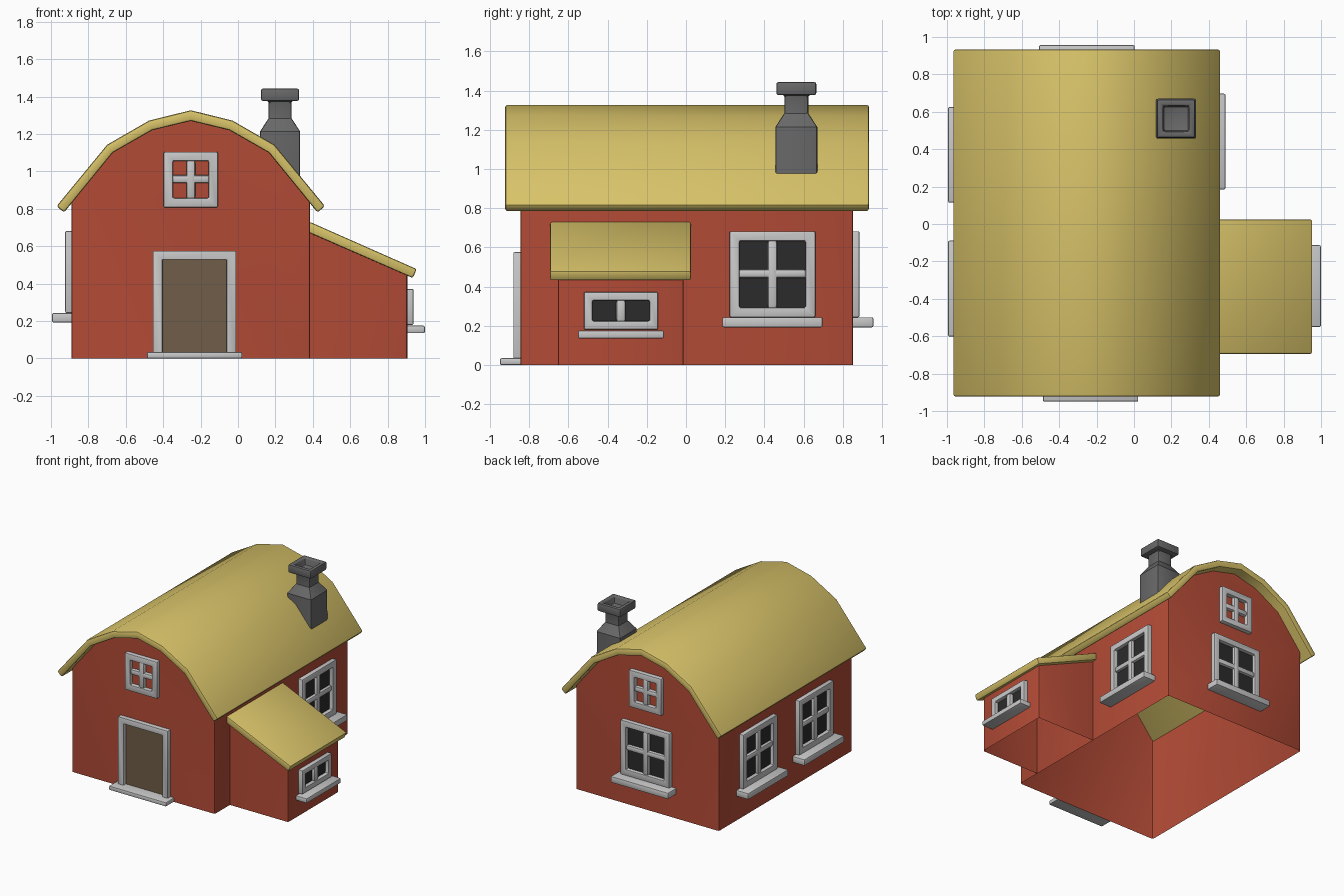
import bpy, bmesh, math
from mathutils import Matrix

if "Cube" in bpy.data.objects:
    bpy.data.objects.remove(bpy.data.objects["Cube"])


def material(name, r, g, b):
    m = bpy.data.materials.new(name)
    m.diffuse_color = (r, g, b, 1)
    m.use_nodes = True
    m.node_tree.nodes["Principled BSDF"].inputs["Base Color"].default_value = m.diffuse_color
    return m


RED = material("red_walls", 0.45, 0.07, 0.037)
YELLOW = material("yellow_roof", 0.68, 0.54, 0.14)
TRIM = material("pale_trim", 0.58, 0.58, 0.58)
GLASS = material("dark_glass", 0.024, 0.024, 0.025)
DOOR = material("brown_door", 0.16, 0.11, 0.065)
STONE = material("grey_chimney", 0.14, 0.14, 0.14)


def make(name, verts, faces, mat, bevel=0.008, M=Matrix()):
    """Mesh with rounded sharp edges and smooth shading."""
    bm = bmesh.new()
    vs = [bm.verts.new(v) for v in verts]
    for f in faces:
        bm.faces.new([vs[i] for i in f])
    bmesh.ops.recalc_face_normals(bm, faces=bm.faces[:])
    sharp = [e for e in bm.edges if e.calc_face_angle(0) > 0.7]
    if bevel and sharp:
        bmesh.ops.bevel(bm, geom=sharp, offset=bevel, segments=2, profile=0.5,
                        affect='EDGES', clamp_overlap=True)
    bm.transform(M)
    me = bpy.data.meshes.new(name)
    bm.to_mesh(me)
    bm.free()
    me.materials.append(mat)
    me.shade_smooth()
    me.set_sharp_from_angle(angle=math.radians(31))
    ob = bpy.data.objects.new(name, me)
    bpy.context.collection.objects.link(ob)
    return ob


def slab(name, top, under, y0, y1, mat, bevel):
    """Bent sheet between two xz lines, extruded along y."""
    n = len(top)
    verts = [(x, y, z) for y in (y0, y1) for line in (top, under) for x, z in line]
    faces = []
    for i in range(n - 1):
        a, b, c, d = i, i + n, i + 2 * n, i + 3 * n
        faces += [(a, a + 1, b + 1, b), (c, c + 1, d + 1, d),
                  (a, a + 1, c + 1, c), (b, b + 1, d + 1, d)]
    for i in (0, n - 1):
        faces.append((i, i + n, i + 3 * n, i + 2 * n))
    return make(name, verts, faces, mat, bevel)


def block(name, u0, u1, v0, v1, depth, mat, M, bevel=0.008):
    """Box on a wall, open at the back; depth goes outward (-y)."""
    verts = [(u, y, v) for y in (0, -depth) for u, v in ((u0, v0), (u1, v0), (u1, v1), (u0, v1))]
    faces = [(4, 5, 6, 7)] + [(i, (i + 1) % 4, (i + 1) % 4 + 4, i + 4) for i in range(4)]
    return make(name, verts, faces, mat, bevel, M)


def frame(name, outer, inner, depth, M):
    """Rectangular ring on a wall; rectangles are u0, u1, v0, v1."""
    verts = [(u, y, v) for y in (0, -depth) for a, b, c, d in (outer, inner)
             for u, v in ((a, c), (b, c), (b, d), (a, d))]
    faces = []
    for i in range(4):
        j = (i + 1) % 4
        faces += [(8 + i, 8 + j, 12 + j, 12 + i), (i, j, 8 + j, 8 + i),
                  (4 + i, 4 + j, 12 + j, 12 + i)]
    return make(name, verts, faces, TRIM, 0.008, M)


def window(name, M, w, v0, v1, rim, glass=True, sill=None, cross=True):
    h = w / 2
    frame(name + "_frame", (-h, h, v0, v1), (-h + rim, h - rim, v0 + rim, v1 - rim), 0.034, M)
    block(name + "_upright_bar", -0.024, 0.024, v0 + rim - .005, v1 - rim + .005, 0.03, TRIM, M, 0.014)
    if cross:
        m = (v0 + v1) / 2 + 0.003
        block(name + "_cross_bar", -h + rim - .005, h - rim + .005, m - 0.022, m + 0.022, 0.027, TRIM, M, 0.014)
    if glass:
        block(name + "_glass", -h + rim - .01, h - rim + .01, v0 + rim - .01, v1 - rim + .01, 0.004, GLASS, M, 0)
    if sill:
        sw, s0, s1, sd = sill
        block(name + "_sill", -sw / 2, sw / 2, s0, s1, sd, TRIM, M)


def wall(x, y, deg):
    return Matrix.Translation((x, y, 0)) @ Matrix.Rotation(math.radians(deg), 4, 'Z')


CX = -0.2525
FRONT, BACK, LEFT, RIGHT, OUT = -0.845, 0.852, -0.89, 0.385, 0.905


def mirrored(half):
    """Half profile from the eave to the ridge, mirrored about the ridge."""
    return [(CX - x, z) for x, z in half] + [(CX + x, z) for x, z in half[-2::-1]]


# main house walls: hollow shell, open below
gable = mirrored([(0.6375, 0), (0.6375, 0.86), (0.432, 1.118), (0.218, 1.245), (0, 1.295)])
n = len(gable)
make("house_walls", [(x, y, z) for y in (FRONT, BACK) for x, z in gable],
     [tuple(range(n)), tuple(range(n, 2 * n)), (0, 1, n + 1, n), (n - 2, n - 1, 2 * n - 1, 2 * n - 2)],
     RED, 0.012)

# curved main roof
slab("main_roof",
     mirrored([(0.717, 0.815), (0.447, 1.143), (0.223, 1.272), (0, 1.327)]),
     mirrored([(0.678, 0.78), (0.417, 1.10), (0.207, 1.22), (0, 1.27)]),
     -0.923, 0.934, YELLOW, 0.012)

# side annex with its sloping roof
A0, A1 = -0.653, -0.013
make("annex_walls",
     [(x, y, z) for y in (A0, A1) for x, z in ((RIGHT, 0), (OUT, 0), (OUT, 0.465), (RIGHT, 0.69))],
     [(0, 1, 2, 3), (4, 5, 6, 7), (1, 2, 6, 5)], RED, 0.012)
slab("annex_roof", [(RIGHT - 0.005, 0.732), (0.955, 0.478)], [(RIGHT - 0.005, 0.672), (0.935, 0.43)],
     -0.694, 0.025, YELLOW, 0.01)

# large windows on the sides and back
big = dict(w=0.438, v0=0.243, v1=0.682, rim=0.05, sill=(0.512, 0.192, 0.243, 0.104))
window("right_window", wall(RIGHT, 0.441, 90), **big)
window("left_window_rear", wall(LEFT, 0.37, -90), **big)
window("left_window_front", wall(LEFT, -0.345, -90), **big)
window("back_window", wall(CX, BACK, 180), **big)

# small gable windows with wall-coloured panes
for name, y, deg in (("front_gable_window", FRONT, 0), ("back_gable_window", BACK, 180)):
    window(name, wall(CX, y, deg), 0.29, 0.807, 1.105, 0.05, glass=False)

# annex window
window("annex_window", wall(OUT, -0.332, 90), 0.378, 0.18, 0.372, 0.043,
       sill=(0.438, 0.135, 0.175, 0.094), cross=False)

# front door: frame, panel and step
D = wall(-0.2325, FRONT, 0)
frame("door_frame", (-0.2225, 0.2225, 0.0, 0.575), (-0.172, 0.172, 0.01, 0.528), 0.036, D)
block("door_panel", -0.18, 0.18, 0.01, 0.535, 0.006, DOOR, D, 0)
block("door_step", -0.255, 0.255, 0.0, 0.034, 0.105, TRIM, D)

# chimney: stacked square sections, foot cut along the roof slope, hollow cap
PX, PY = 0.225, 0.563
sections = [(0.107, None), (0.107, 1.215), (0.061, 1.285), (0.061, 1.377), (0.102, 1.377),
            (0.102, 1.443), (0.07, 1.443), (0.066, 1.385)]
verts = []
for r, z in sections:
    for sx, sy in ((-1, -1), (1, -1), (1, 1), (-1, 1)):
        verts.append((PX + sx * r, PY + sy * r, z if z else (1.15 if sx < 0 else 0.96)))
faces = [(4 * k + i, 4 * k + (i + 1) % 4, 4 * k + 4 + (i + 1) % 4, 4 * k + 4 + i)
         for k in range(len(sections) - 1) for i in range(4)]
faces.append(tuple(range(len(verts) - 4, len(verts))))
make("chimney", verts, faces, STONE, 0.01)
